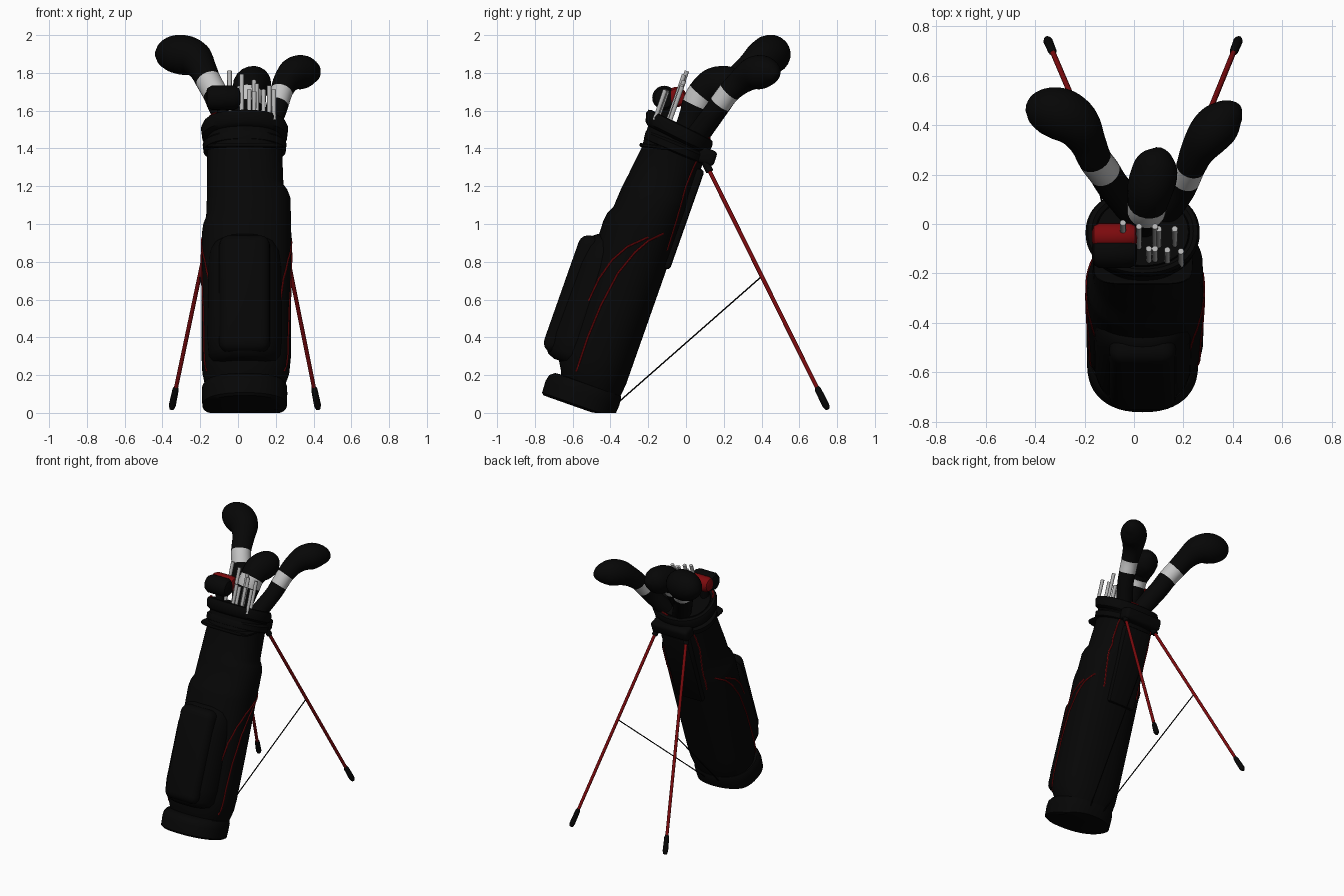
import bpy, bmesh, math
from mathutils import Matrix, Vector
from mathutils.bvhtree import BVHTree

if "Cube" in bpy.data.objects:
    bpy.data.objects.remove(bpy.data.objects["Cube"])

# Leaning frame of the bag: z along the bag, -y toward its front
LEAN = Matrix.Translation((0.035, -0.565, 0.065)) @ Matrix.Rotation(math.radians(-19.4), 4, 'X')
FLAT = Matrix.Identity(4)


def material(name, rgb):
    m = bpy.data.materials.new(name)
    m.diffuse_color = (*rgb, 1)
    m.use_nodes = True
    m.node_tree.nodes["Principled BSDF"].inputs["Base Color"].default_value = m.diffuse_color
    return m


BLACK = material("black fabric", (0.0018, 0.0018, 0.0018))
RED = material("red trim", (0.2, 0.003, 0.004))
SILVER = material("silver band", (0.55, 0.55, 0.55))
STEEL = material("steel shaft", (0.45, 0.45, 0.45))


def finish(name, bm, mats, frame):
    bmesh.ops.recalc_face_normals(bm, faces=bm.faces)
    me = bpy.data.meshes.new(name)
    bm.to_mesh(me)
    bm.free()
    for m in mats:
        me.materials.append(m)
    ob = bpy.data.objects.new(name, me)
    ob.matrix_world = frame
    bpy.context.collection.objects.link(ob)
    return ob


def loft(name, rings, mats=(BLACK,), frame=FLAT, rule=lambda i: 0):
    """Skin a list of point rings and cap both ends."""
    bm = bmesh.new()
    vs = [[bm.verts.new(p) for p in r] for r in rings]
    n = len(vs[0])
    for i in range(len(vs) - 1):
        for k in range(n):
            j = (k + 1) % n
            f = bm.faces.new((vs[i][k], vs[i][j], vs[i + 1][j], vs[i + 1][k]))
            f.material_index = rule(i)
    bm.faces.new(vs[0])
    bm.faces.new(vs[-1]).material_index = rule(len(vs) - 2)
    return finish(name, bm, mats, frame)


def section(s, left, right, back, front, tilt=0.0, power=2.3, n=48):
    """Rounded ring of the bag at height s, kept above the ground."""
    ring = []
    for k in range(n):
        a = 2 * math.pi * k / n
        c, d = math.cos(a), math.sin(a)
        ex = math.copysign(abs(c) ** (2 / power), c)
        ey = math.copysign(abs(d) ** (2 / power), d)
        t = (front + back) / 2 + ey * (front - back) / 2
        ring.append(Vector((ex * (right if c > 0 else left), -t,
                            max(s + tilt * t, (-.065 - .332 * t) / .943))))
    return ring


def sweep(name, path, mats=(BLACK,), frame=FLAT, sub=1, n=10, rule=lambda i: 0):
    """Round tube through (x, y, z, radius) points, smoothed when sub > 1."""
    p = [Vector(q) for q in path]
    pts = []
    for i in range(len(p) - 1):
        a, b, c, d = p[max(i - 1, 0)], p[i], p[i + 1], p[min(i + 2, len(p) - 1)]
        for k in range(sub):
            u = k / sub
            pts.append(0.5 * (2 * b + (c - a) * u + (2 * a - 5 * b + 4 * c - d) * u * u
                              + (3 * b - a - 3 * c + d) * u ** 3))
    pts.append(p[-1])
    rings, q, last = [], None, None
    for i, v in enumerate(pts):
        tan = (pts[min(i + 1, len(pts) - 1)] - pts[max(i - 1, 0)]).to_3d().normalized()
        q = tan.to_track_quat('Z', 'Y') if q is None else last.rotation_difference(tan) @ q
        last = tan
        rings.append([v.to_3d() + q @ Vector((v.w * math.cos(2 * math.pi * k / n),
                                              v.w * math.sin(2 * math.pi * k / n), 0))
                      for k in range(n)])
    return loft(name, rings, mats, frame, rule)


def rounded_box(name, lo, hi, bevel, mat=BLACK, frame=LEAN, segments=4):
    lo, hi = Vector(lo), Vector(hi)
    bm = bmesh.new()
    bmesh.ops.create_cube(bm, size=1)
    for v in bm.verts:
        v.co = (lo + hi) / 2 + Vector([a * b for a, b in zip(v.co, hi - lo)])
    bmesh.ops.bevel(bm, geom=bm.edges[:], offset=bevel, segments=segments,
                    profile=0.5, affect='EDGES')
    return finish(name, bm, (mat,), frame)


# Base cup, its rear edge flat on the ground
loft("base_cup", [section(*a) for a in (
    (-.037, .205, .205, -.195, .188), (-.025, .224, .224, -.205, .2),
    (.04, .226, .226, -.208, .203), (.075, .225, .225, -.207, .195),
    (.095, .215, .215, -.2, .17), (.1, .19, .19, -.18, .12))], frame=LEAN)

# Main body, wider on its right pocket side
body = loft("bag_body", [section(*a) for a in (
    (.08, .2, .205, -.195, .13), (.11, .212, .217, -.2, .14),
    (.165, .224, .237, -.205, .172), (.25, .228, .245, -.205, .178),
    (.6, .228, .247, -.205, .186), (.94, .226, .247, -.205, .196),
    (.985, .22, .246, -.205, .19), (1.03, .204, .245, -.205, .17),
    (1.14, .2, .243, -.205, .163), (1.18, .2, .228, -.204, .158),
    (1.21, .2, .206, -.203, .153), (1.37, .198, .2, -.2, .134),
    (1.5, .198, .2, -.2, .14))], frame=LEAN)

# Collar ring and open mouth
loft("lower_collar_ring", [section(*a, tilt=.06, power=2.2) for a in (
    (1.405, .195, .195, -.195, .12), (1.415, .218, .218, -.208, .138),
    (1.45, .222, .222, -.21, .142), (1.465, .2, .2, -.2, .135))], frame=LEAN)
loft("mouth_collar", [section(*a, tilt=.12, power=2.2) for a in (
    (1.475, .2, .2, -.2, .14), (1.49, .225, .225, -.212, .16),
    (1.535, .231, .231, -.216, .172), (1.555, .222, .222, -.208, .165),
    (1.56, .205, .205, -.19, .15), (1.55, .19, .19, -.175, .135),
    (1.51, .185, .185, -.17, .13))], frame=LEAN)
loft("mouth_divider", [section(*a, tilt=.12, power=2.2) for a in (
    (1.5, .188, .188, -.172, .132), (1.55, .185, .185, -.17, .13))], frame=LEAN)

# Red edging on the back and left of the mouth
for label, pts in (("back", ((.16, -.11), (.13, -.145), (.09, -.172), (.03, -.188))),
                   ("left", ((-.19, .05), (-.175, .085), (-.15, .11)))):
    sweep(f"{label}_mouth_trim", [(x, -t, 1.561 + .12 * t, .007) for x, t in pts],
          (RED,), LEAN, sub=3, n=6)

# Nearly level carry lip with square front corners
lip = []
for dz, w in ((-.01, .97), (-.005, 1), (.005, 1), (.01, .97)):
    ring = []
    for k in range(40):
        a = 2 * math.pi * k / 40
        c, d = math.cos(a), math.sin(a)
        x = .2 * w * math.copysign(abs(c) ** .4, c)
        y = -.135 + .11 * w * math.copysign(abs(d) ** .4, d)
        ring.append((.037 + x, y, 1.39 - .12 * y + dz))
    lip.append(ring)
loft("carry_lip", lip)

# Front pocket: full-width rounded bulge with a raised panel
loft("front_pocket", [section(*a) for a in (
    (.165, .13, .13, -.02, .2), (.18, .17, .17, -.06, .238), (.215, .19, .19, -.08, .262),
    (.3, .197, .197, -.08, .27), (.7, .195, .195, -.08, .266), (.79, .187, .187, -.08, .256),
    (.84, .165, .165, -.06, .232), (.865, .13, .13, -.02, .2))], frame=LEAN)
rounded_box("front_pocket_panel", (-.135, -.282, .19), (.135, -.13, .845), .055)

# Pads and hinge at the back
rounded_box("back_pad", (-.11, .15, .81), (.11, .222, 1.37), .018, segments=2)
rounded_box("leg_hinge", (-.15, .16, 1.4), (.15, .256, 1.485), .022, segments=3)

# Red piping laid on both sides of the body
bm = bmesh.new()
bm.from_mesh(body.data)
tree = BVHTree.FromBMesh(bm)
bm.free()
to_local = LEAN.inverted()
LINES = {
    "upper_piping": [(-.6, .35), (-.55, .52), (-.46, .71), (-.39, .81), (-.31, .88), (-.2, .93)],
    "lower_piping": [(-.58, .22), (-.52, .4), (-.45, .57), (-.36, .74), (-.27, .85), (-.2, .91), (-.12, .95)],
    "back_piping": [(-.1, .86), (-.05, 1.02), (.0, 1.2), (.04, 1.3), (.08, 1.38)],
}
for name, pts in LINES.items():
    for side, label in ((1, "right"), (-1, "left")):
        path = []
        dense = [Vector(a).lerp(Vector(b), k / 4) for a, b in zip(pts, pts[1:]) for k in range(4)]
        for y, z in dense + [Vector(pts[-1])]:
            l = to_local @ Vector((0, y, z))
            hit = tree.ray_cast(Vector((side, l.y, l.z)), Vector((-side, 0, 0)))[0]
            if hit:
                path.append((hit.x + side * .001, hit.y, hit.z, .0055))
        if len(path) > 1:
            sweep(f"{label}_{name}", path, (RED,), LEAN, n=6)

# Stand legs, feet and tie cords
for label, top, foot, cord in (("right", (.165, .11, 1.31), (.425, .75, .02), .09),
                               ("left", (-.08, .11, 1.31), (-.352, .75, .02), -.02)):
    a, b = Vector(top), Vector(foot)
    at = lambda u, r: (*a.lerp(b, u), r)
    sweep(f"{label}_leg", [at(0, .011), at(.93, .011)], (RED,))
    sweep(f"{label}_foot", [at(.91, .012), at(.92, .017), at(.985, .019), at(1, .012)])
    sweep(f"{label}_cord", [(cord, -.365, .05, .004), at(.455, .004)], n=6)
    sweep(f"{label}_leg_pivot", [at(-.03, .02), at(.025, .02)])

# Padded club covers: path with radius, silver band on the third span
COVERS = {
    "left_club_cover": [(.0, .05, 1.46, .065), (-.085, .155, 1.61, .066), (-.12, .21, 1.69, .067),
                        (-.158, .262, 1.76, .068), (-.19, .335, 1.825, .075), (-.23, .4, 1.875, .096),
                        (-.29, .442, 1.895, .106), (-.36, .46, 1.9, .094), (-.415, .468, 1.9, .058),
                        (-.438, .47, 1.9, .012)],
    "right_club_cover": [(.13, .05, 1.46, .058), (.19, .135, 1.575, .056), (.21, .18, 1.635, .058),
                         (.23, .23, 1.7, .06), (.255, .29, 1.755, .069), (.295, .35, 1.795, .086),
                         (.34, .4, 1.805, .09), (.385, .44, 1.803, .07), (.42, .46, 1.797, .04),
                         (.435, .465, 1.795, .01)],
    "middle_club_cover": [(.04, .0, 1.5, .06), (.045, .035, 1.58, .07), (.05, .055, 1.63, .078),
                          (.055, .085, 1.685, .082), (.065, .14, 1.73, .093), (.08, .195, 1.742, .095),
                          (.09, .25, 1.748, .083), (.098, .29, 1.75, .05), (.1, .31, 1.75, .01)],
}
for name, path in COVERS.items():
    sweep(name, path, (BLACK, SILVER), sub=4, n=20, rule=lambda i: int(i // 4 == 2))

# Putter cover lying across the front left
for name, y, z, r, mat in (("putter_cover_front", -.115, 1.668, .064, BLACK),
                           ("putter_cover_back", -.05, 1.672, .054, RED)):
    sweep(name, [(-.17, y, z, r * .4), (-.162, y, z, r * .8), (-.14, y, z, r),
                 (-.02, y, z, r), (.005, y, z, r * .8), (.013, y, z, r * .4)], (mat,), n=20)
sweep("putter_neck", [(-.08, -.11, 1.53, .03), (-.08, -.09, 1.64, .03)])

# Iron shafts standing parallel to the bag
for i, (x, y, z) in enumerate(((-.045, .005, 1.81), (.02, -.01, 1.79), (.06, -.1, 1.71),
                               (.085, -.01, 1.76), (.1, -.02, 1.74), (.135, -.105, 1.71),
                               (.165, -.02, 1.73), (.19, -.11, 1.71), (.085, -.1, 1.7))):
    tip = Vector((x, y, z))
    root = tip - Vector((0, .332, .943)) * (z - 1.54)
    sweep(f"iron_shaft_{i + 1}", [(*root, .011), (*tip, .0125)], (STEEL,))

# Smooth shading with crisp edges
for ob in bpy.context.scene.objects:
    ob.select_set(True)
bpy.context.view_layer.objects.active = body
bpy.ops.object.shade_smooth_by_angle(angle=math.radians(40))
